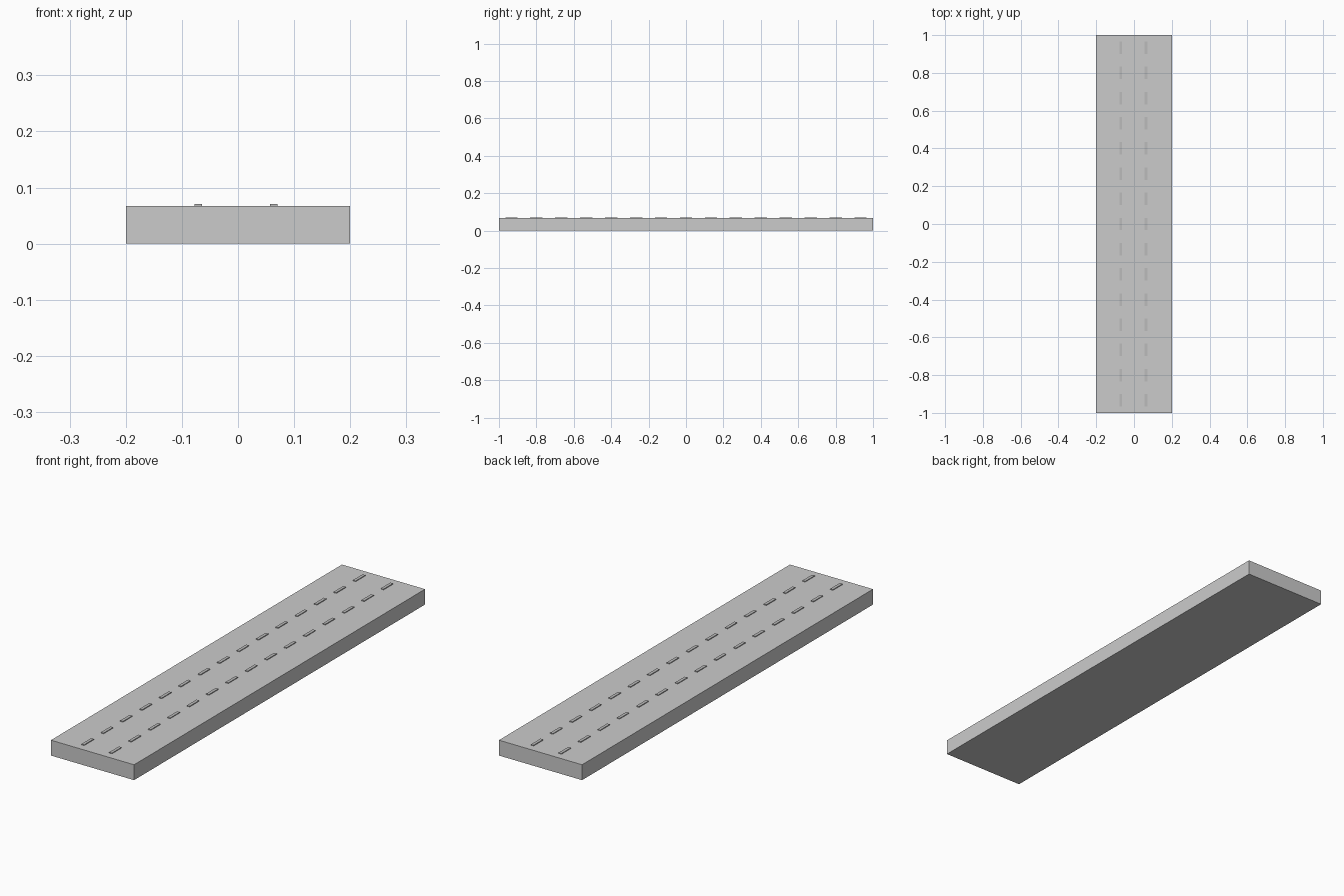
import bpy

if "Cube" in bpy.data.objects:
    bpy.data.objects.remove(bpy.data.objects["Cube"])

SLAB_TOP = 0.067
STEP = 2 / 15


def box(name, x, y, z, sx, sy, sz):
    """Box centred on x and y, standing on z."""
    bpy.ops.mesh.primitive_cube_add(size=1, location=(x, y, z + sz / 2))
    ob = bpy.context.object
    ob.name = name
    ob.scale = (sx, sy, sz)
    bpy.ops.object.transform_apply(location=False, rotation=False, scale=True)
    return ob


# Road slab
box("road_slab", 0, 0, 0, 0.4, 2.0, SLAB_TOP)

# Light paint for the lane markings
paint = bpy.data.materials.new("lane_paint")
paint.diffuse_color = (0.5, 0.5, 0.5, 1)
paint.use_nodes = True
paint.node_tree.nodes["Principled BSDF"].inputs["Base Color"].default_value = paint.diffuse_color

# Two rows of raised dashes, slightly off centre, repeated along the road
for side, x in (("left", -0.0705), ("right", 0.0635)):
    dash = box(f"{side}_lane_dashes", x, -1 + STEP / 2, SLAB_TOP - 0.001,
               0.0133, 0.066, 0.0043)
    dash.data.materials.append(paint)
    array = dash.modifiers.new("repeat", 'ARRAY')
    array.count = 15
    array.use_relative_offset = False
    array.use_constant_offset = True
    array.constant_offset_displace = (0, STEP, 0)
